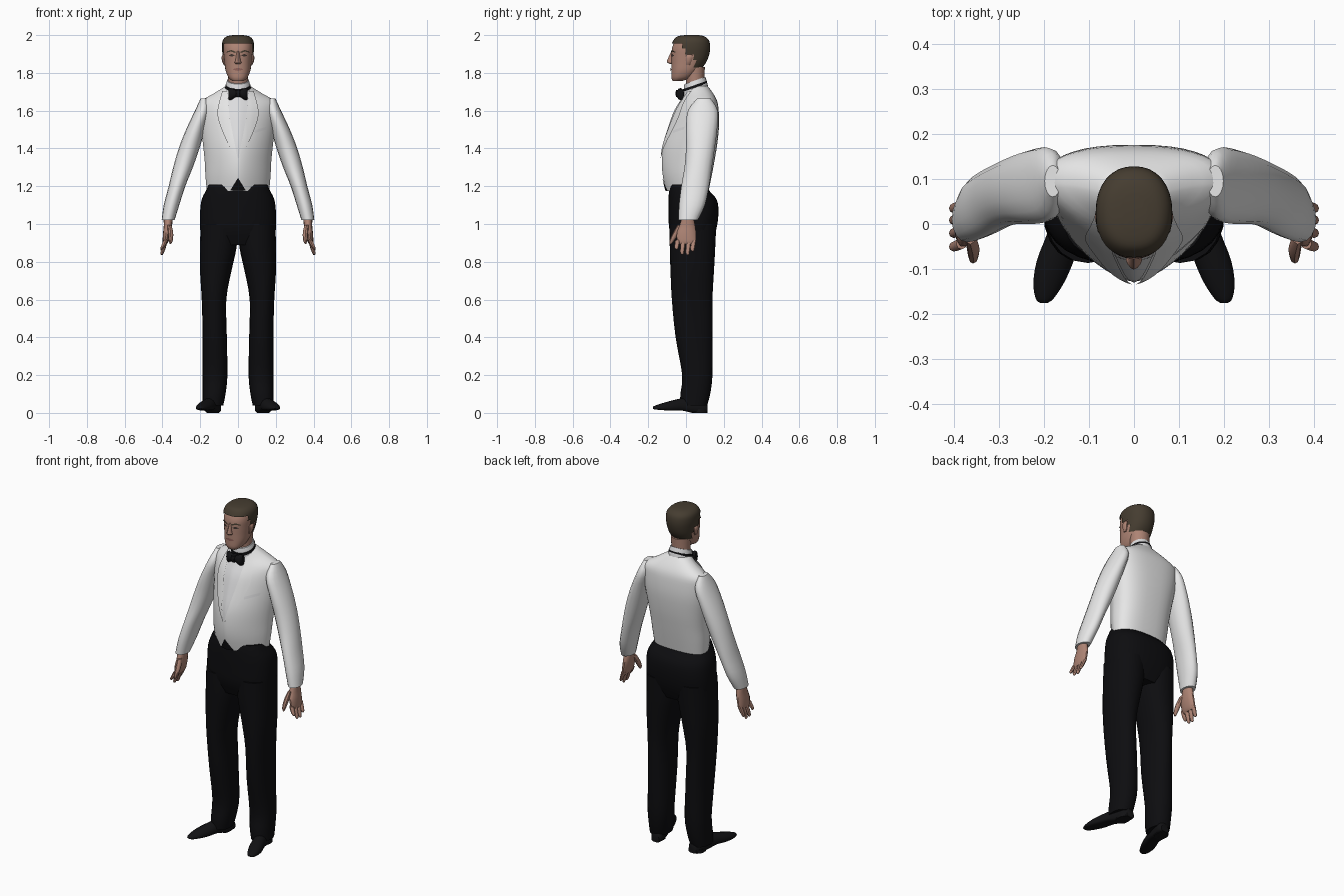
import bpy, bmesh, math
from mathutils import Matrix, Vector
from mathutils.bvhtree import BVHTree

default_cube = bpy.data.objects.get("Cube")
if default_cube:
    bpy.data.objects.remove(default_cube, do_unlink=True)


def material(name, *rgb):
    mat = bpy.data.materials.new(name)
    mat.use_nodes = True
    color = (*rgb, 1)
    mat.diffuse_color = color
    shader = next(n for n in mat.node_tree.nodes if n.type == 'BSDF_PRINCIPLED')
    shader.inputs["Base Color"].default_value = color
    return mat


jacket_white = material("jacket white", .80, .80, .80)
shirt_white = material("shirt white", .72, .72, .73)
trouser_black = material("trouser black", .004, .004, .005)
tie_black = material("tie black", .006, .006, .007)
skin = material("skin", .42, .23, .175)
lip_tone = material("lip tone", .27, .12, .1)
hair_brown = material("hair brown", .06, .046, .03)
eye_dark = material("eye dark", .05, .035, .03)

ALONG_Y = Matrix.Rotation(math.pi / 2, 4, 'X')   # loft axis points forward
ALONG_X = Matrix.Rotation(math.pi / 2, 4, 'Y')   # loft axis points left


def finish(name, bm, mat, mirror=False):
    bmesh.ops.recalc_face_normals(bm, faces=bm.faces)
    mesh = bpy.data.meshes.new(name)
    bm.to_mesh(mesh)
    bm.free()
    mesh.materials.append(mat)
    mesh.shade_smooth()
    mesh.set_sharp_from_angle(angle=math.radians(45))
    obj = bpy.data.objects.new(name, mesh)
    bpy.context.collection.objects.link(obj)
    if mirror:
        obj.modifiers.new("Mirror", 'MIRROR').use_mirror_merge = False
    return obj


def smooth_rings(rings, steps):
    """Fill in extra rings along a smooth curve through the given ones."""
    for i in range(len(rings) - 1):
        a, b, c, d = (rings[min(max(k, 0), len(rings) - 1)] for k in range(i - 1, i + 3))
        for s in range(steps):
            t = s / steps
            yield [q + t / 2 * (r - p + t * (2 * p - 5 * q + 4 * r - e + t * (3 * (q - r) + e - p)))
                   for p, q, r, e in zip(a, b, c, d)]
    yield rings[-1]


def loft(name, rings, mat, sides=24, steps=3, front=2, back=2, mid=.5,
         tilt=0, axis=None, mirror=False, keep=None):
    """Skin rings of (height, centre x, half width, front y, back y)."""
    bm = bmesh.new()
    previous = first = None
    for z, cx, w, yf, yb in smooth_rings(rings, steps):
        ym = yf + (yb - yf) * mid
        loop = []
        for k in range(sides):
            angle = math.tau * k / sides
            c, s = math.cos(angle), math.sin(angle)
            power = 2 / (front if s < 0 else back)
            x = cx + w * math.copysign(abs(c) ** power, c)
            y = ym + (yb - ym if s > 0 else ym - yf) * math.copysign(abs(s) ** power, s)
            loop.append(bm.verts.new((x, y, z + tilt * (y - ym))))
        if previous:
            for k in range(sides):
                n = (k + 1) % sides
                bm.faces.new((previous[k], previous[n], loop[n], loop[k]))
        first = first or loop
        previous = loop
    bm.faces.new(first)
    bm.faces.new(previous)
    if keep:
        unwanted = [f for f in bm.faces if not keep(f.calc_center_median())]
        bmesh.ops.delete(bm, geom=unwanted, context='FACES')
    if axis:
        bm.transform(axis)
    return finish(name, bm, mat, mirror)


def surface_of(obj):
    return BVHTree.FromPolygons([v.co for v in obj.data.vertices],
                                [p.vertices[:] for p in obj.data.polygons])


def plate(name, surface, edge_a, edge_b, mat, mirror=False, lift=.004, cuts=6):
    """Thin patch between two (x, z) edges, laid on the front of a surface."""
    bm = bmesh.new()
    rows = []
    for a, b in zip(smooth_rings(edge_a, cuts), smooth_rings(edge_b, cuts)):
        row = []
        for k in range(cuts + 1):
            x, z = (p + (q - p) * k / cuts for p, q in zip(a, b))
            hit, normal, *_ = surface.ray_cast(Vector((x, -1, z)), Vector((0, 1, 0)))
            if hit is None:
                hit, normal = Vector((x, 0, z)), Vector((0, -1, 0))
            if normal.y > 0:
                normal = -normal
            row.append(bm.verts.new(hit + normal * lift))
        rows.append(row)
    for low, high in zip(rows, rows[1:]):
        for k in range(cuts):
            bm.faces.new((low[k], low[k + 1], high[k + 1], high[k]))
    return finish(name, bm, mat, mirror)


# Jacket body and sleeves
jacket = loft("jacket_body", [
    (1.175, 0, .165, -.105, .12), (1.25, 0, .172, -.122, .135), (1.33, 0, .176, -.128, .15),
    (1.42, 0, .185, -.12, .165), (1.52, 0, .197, -.09, .175), (1.6, 0, .203, -.06, .173),
    (1.65, 0, .195, -.03, .165), (1.69, 0, .13, -.01, .145), (1.73, 0, .065, .0, .115)],
    jacket_white, sides=40, front=1.5, back=2.6, mid=.62)
loft("sleeve", [
    (1.665, .18, .018, .06, .13), (1.6, .188, .04, .01, .168), (1.5, .225, .05, .0, .165),
    (1.4, .259, .055, .0, .152), (1.3, .291, .052, -.008, .137), (1.2, .323, .044, -.025, .122),
    (1.1, .352, .041, -.037, .1), (1.02, .37, .034, -.04, .062)],
    jacket_white, sides=16, mirror=True)

# Jacket front details
chest = surface_of(jacket)
inner = [(.055, 1.7), (.045, 1.58), (.022, 1.45), (.002, 1.35)]
outer = [(.08, 1.7), (.105, 1.58), (.062, 1.45), (.006, 1.35)]
plate("shirt_front", chest, [(-x, z) for x, z in inner], inner, shirt_white, lift=.002)
plate("lapel", chest, inner, outer, jacket_white, mirror=True, lift=.007)
plate("breast_pocket", chest, [(.085, 1.495), (.15, 1.515)], [(.085, 1.48), (.15, 1.5)],
      shirt_white)
plate("waist_opening", chest, [(-.04, 1.177), (0, 1.245)], [(.04, 1.177), (0, 1.245)],
      trouser_black)

# Trousers
loft("trouser_seat", [
    (.89, 0, .188, -.06, .13), (.97, 0, .2, -.088, .16), (1.06, 0, .201, -.092, .172),
    (1.13, 0, .192, -.092, .162), (1.18, 0, .168, -.09, .12), (1.21, 0, .155, -.085, .11)],
    trouser_black, sides=32, front=2.4, back=2.6)
loft("trouser_leg", [
    (.04, .133, .055, -.03, .112), (.1, .127, .061, -.03, .128), (.2, .122, .066, -.02, .14),
    (.4, .123, .064, -.055, .141), (.6, .127, .065, -.075, .14), (.75, .118, .083, -.082, .148),
    (.88, .104, .097, -.086, .155), (1, .1, .098, -.086, .16)],
    trouser_black, sides=20, front=2.2, back=2.2, mirror=True)

# Shoes, lofted from heel to toe and turned outwards
loft("shoe", [
    (-.115, .122, .025, .0, .05), (-.09, .125, .036, .0, .08), (-.035, .138, .038, .0, .085),
    (.02, .154, .038, .012, .078), (.08, .174, .041, .012, .064), (.13, .189, .034, .015, .05),
    (.165, .198, .02, .018, .038), (.175, .2, .008, .022, .032)],
    tie_black, sides=16, front=3.5, mid=.35, axis=ALONG_Y, mirror=True)
loft("shoe_heel", [(0, .134, .034, .03, .112), (.02, .134, .034, .03, .112)],
     tie_black, sides=16, steps=1, front=3, mirror=True)

# Hands
loft("palm", [
    (1.035, .37, .024, -.022, .04), (.99, .371, .022, -.036, .05), (.95, .376, .021, -.05, .054),
    (.91, .383, .016, -.048, .054), (.895, .386, .01, -.04, .048)],
    skin, sides=14, mirror=True)
for finger, y, tip in (("index", -.044, .865), ("middle", -.014, .838),
                       ("ring", .015, .835), ("little", .041, .855)):
    loft(finger + "_finger", [
        (.915, .382, .012, y - .012, y + .013), ((tip + .91) / 2, .394, .011, y - .016, y + .008),
        (tip + .008, .402, .008, y - .016, y + .003), (tip, .403, .003, y - .009, y)],
        skin, sides=8, mirror=True)
loft("thumb", [
    (.995, .363, .011, -.045, -.01), (.955, .357, .014, -.068, -.033),
    (.915, .356, .011, -.086, -.06), (.895, .358, .004, -.087, -.076)],
    skin, sides=8, mirror=True)

# Neck and collar
loft("neck", [(1.69, 0, .054, .004, .1), (1.75, 0, .053, .0, .096), (1.83, 0, .056, -.01, .1)],
     skin)
loft("shirt_collar", [(1.7, 0, .07, -.014, .118), (1.735, 0, .064, -.012, .11),
                      (1.76, 0, .058, -.008, .102)], shirt_white, tilt=.35)
loft("tie_band", [(1.722, 0, .068, -.017, .112), (1.736, 0, .066, -.016, .112)],
     tie_black, steps=1, tilt=.35)

# Bow tie, with wings lofted sideways
lower_tie = Matrix.Translation((0, 0, 1.69))
loft("bow_wing", [(.0, 0, .014, -.045, -.015), (.015, 0, .02, -.05, -.012),
                  (.038, .002, .032, -.05, -.01), (.051, .002, .029, -.038, -.012)],
     tie_black, sides=12, axis=lower_tie @ ALONG_X, mirror=True)
loft("bow_knot", [(1.672, 0, .011, -.052, -.01), (1.69, 0, .014, -.056, -.008),
                  (1.709, 0, .011, -.052, -.01)], tie_black, sides=12, front=3)

# Head, nose and ears
head_rings = [
    (1.757, 0, .03, -.07, -.02), (1.775, 0, .05, -.077, .03), (1.81, 0, .065, -.077, .07),
    (1.85, 0, .071, -.077, .1), (1.89, 0, .075, -.077, .115), (1.93, 0, .078, -.074, .12),
    (1.965, 0, .073, -.06, .113), (1.985, 0, .053, -.04, .09), (1.992, 0, .02, .0, .06)]
head = loft("head", head_rings, skin, sides=32, steps=4, front=2.3, back=2.2)
loft("nose", [(1.847, 0, .012, -.084, -.06), (1.855, 0, .018, -.099, -.06),
              (1.868, 0, .013, -.099, -.06), (1.915, 0, .008, -.078, -.06)],
     skin, sides=12, front=1.6)
loft("ear", [(1.842, .071, .005, .0, .02), (1.86, .075, .009, -.002, .03),
             (1.885, .077, .01, -.002, .036), (1.898, .075, .005, .006, .03)],
     skin, sides=10, mirror=True)


# Hair cap with sideburns and a nape line
def is_hair(p):
    return p.z > 1.953 or (p.y > -.012 and p.z > 1.893) or (p.y > .045 and p.z > 1.83)


loft("hair", [(z + .008, cx, w + .007, yf - .006, yb + .008) for z, cx, w, yf, yb in head_rings],
     hair_brown, sides=32, steps=4, front=2.3, back=2.2, keep=is_hair)

# Face details
face = surface_of(head)
plate("eyebrow", face, [(.014, 1.913), (.035, 1.92), (.056, 1.912)],
      [(.014, 1.905), (.035, 1.912), (.056, 1.907)], hair_brown, mirror=True, lift=.005)
plate("eye", face, [(.018, 1.893), (.032, 1.899), (.047, 1.893)],
      [(.018, 1.891), (.032, 1.887), (.047, 1.891)], eye_dark, mirror=True, lift=.003)
plate("mouth", face, [(-.026, 1.82), (0, 1.826), (.026, 1.82)],
      [(-.026, 1.818), (0, 1.811), (.026, 1.818)], lip_tone, lift=.004)
